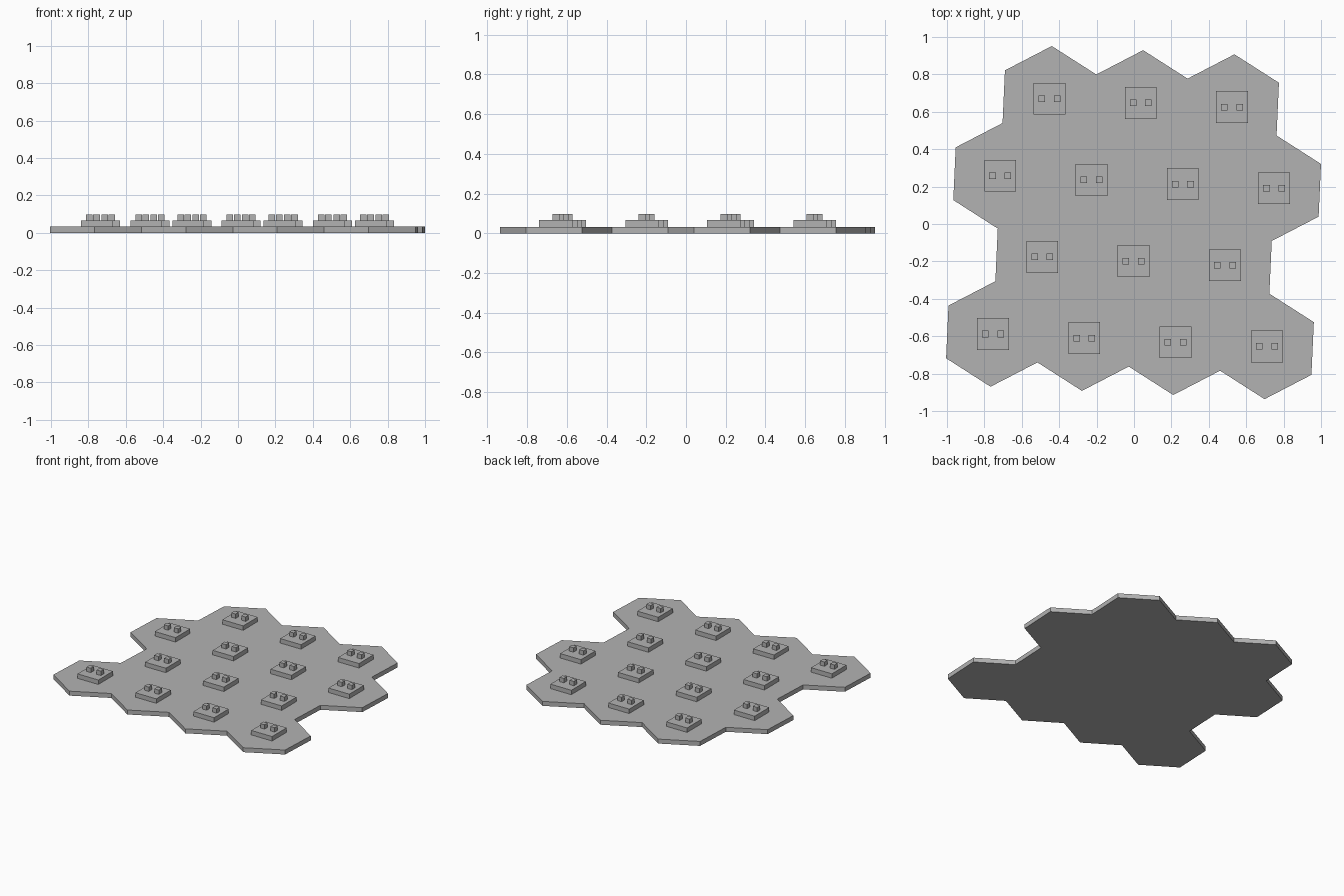
import bpy, bmesh, math
from mathutils import Vector, Matrix

if "Cube" in bpy.data.objects:
    bpy.data.objects.remove(bpy.data.objects["Cube"])

PITCH = 0.4888                 # spacing between tile centres
RADIUS = PITCH / math.sqrt(3)
TILT = math.radians(-2.6)      # the whole grid is turned slightly

grey = bpy.data.materials.new("grey")
grey.diffuse_color = (0.45, 0.45, 0.45, 1)
grey.use_nodes = True
grey.node_tree.nodes["Principled BSDF"].inputs["Base Color"].default_value = grey.diffuse_color


def polar(length, degrees):
    a = TILT + math.radians(degrees)
    return Vector((length * math.cos(a), length * math.sin(a), 0))


def finish(bm, name):
    bmesh.ops.recalc_face_normals(bm, faces=bm.faces[:])
    mesh = bpy.data.meshes.new(name)
    bm.to_mesh(mesh)
    bm.free()
    mesh.materials.append(grey)
    obj = bpy.data.objects.new(name, mesh)
    bpy.context.collection.objects.link(obj)


def box(name, centre, size, z0, z1):
    bm = bmesh.new()
    place = Matrix.Translation((centre.x, centre.y, (z0 + z1) / 2))
    bmesh.ops.create_cube(bm, size=1, matrix=place @ Matrix.Diagonal((size, size, z1 - z0, 1)))
    finish(bm, name)


# Staggered rows of 4, 3, 4 and 3 tile centres
centres = []
start = Vector((-0.754, -0.588, 0))
for count, step in ((4, 60), (3, 120), (4, 60), (3, 0)):
    centres += [start + polar(PITCH * i, 0) for i in range(count)]
    start = start + polar(PITCH, step)

# Base slab: hexagons welded together, then extruded
bm = bmesh.new()
for c in centres:
    bm.faces.new([bm.verts.new(c + polar(RADIUS, 30 + 60 * k)) for k in range(6)])
bmesh.ops.remove_doubles(bm, verts=bm.verts[:], dist=0.005)
top = bmesh.ops.extrude_face_region(bm, geom=bm.faces[:], use_keep_orig=True)
bmesh.ops.translate(bm, vec=(0, 0, 0.033),
                    verts=[g for g in top["geom"] if isinstance(g, bmesh.types.BMVert)])
finish(bm, "hexagon_base")

# Square pad with two small studs on every tile
for i, c in enumerate(centres):
    box(f"pad_{i}", c, 0.17, 0.033, 0.066)
    for side, dx in (("left", -0.041), ("right", 0.041)):
        box(f"stud_{side}_{i}", c + Vector((dx, 0, 0)), 0.035, 0.066, 0.098)
